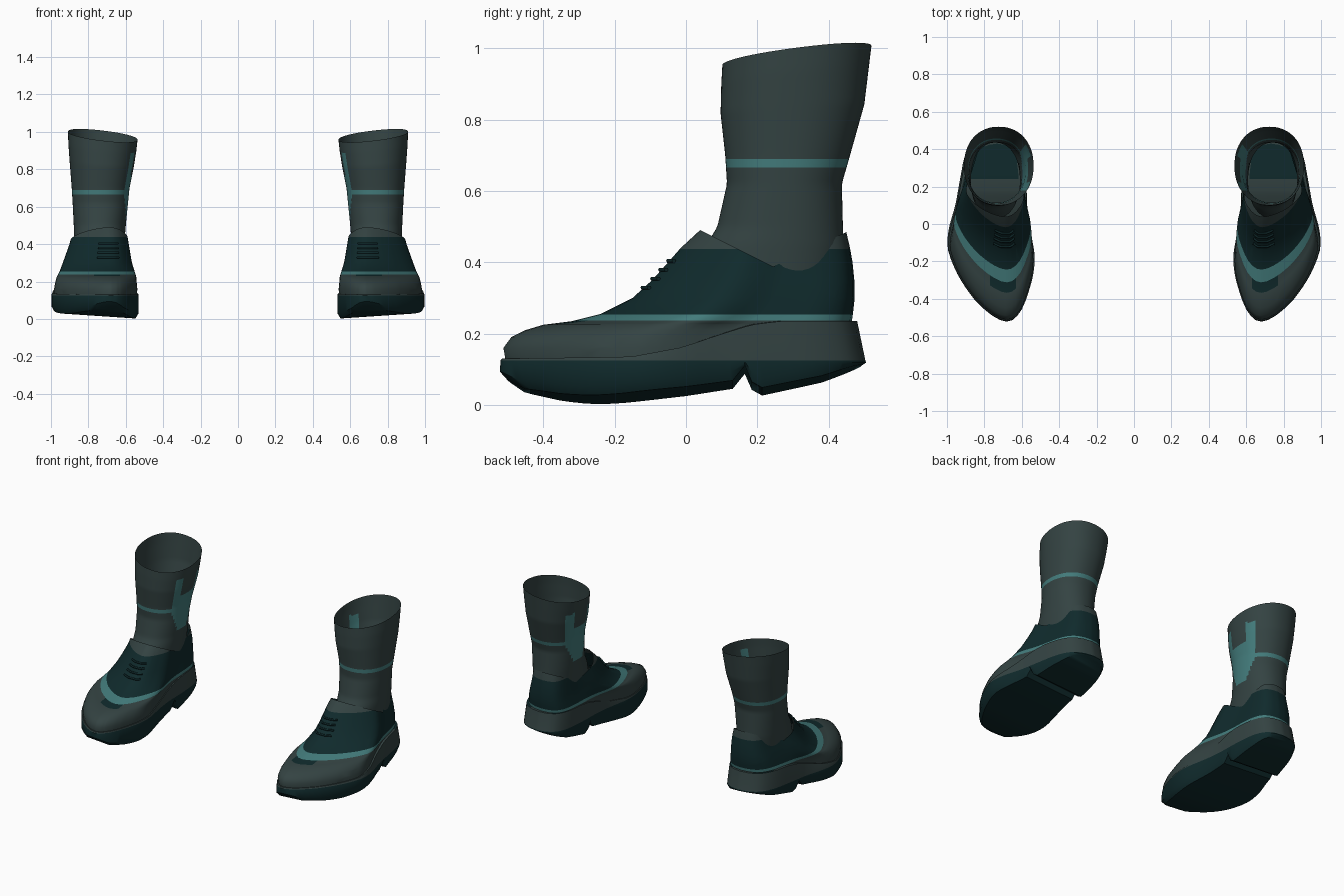
import bpy, bmesh, math
from mathutils import Vector

if "Cube" in bpy.data.objects:
    bpy.data.objects.remove(bpy.data.objects["Cube"])

# ---------- materials ----------
def material(name, rgb):
    m = bpy.data.materials.new(name)
    m.diffuse_color = (*rgb, 1)
    m.use_nodes = True
    m.node_tree.nodes["Principled BSDF"].inputs["Base Color"].default_value = m.diffuse_color
    return m

GREY, DARK, TEAL = 0, 1, 2
MATS = [material("slate grey", (0.034, 0.056, 0.055)),
        material("deep teal", (0.005, 0.023, 0.025)),
        material("light teal", (0.056, 0.20, 0.20))]

# ---------- helpers ----------
def interp(table, v):
    """Linear lookup: the first column is the key, the rest are returned."""
    if v <= table[0][0]:
        return table[0][1:]
    for a, b in zip(table, table[1:]):
        if v <= b[0]:
            t = (v - a[0]) / (b[0] - a[0])
            return tuple(p + (q - p) * t for p, q in zip(a[1:], b[1:]))
    return table[-1][1:]

def loft(bm, rings):
    rows = [[bm.verts.new(p) for p in r] for r in rings]
    n = len(rows[0])
    for a, b in zip(rows, rows[1:]):
        for i in range(n):
            j = (i + 1) % n
            bm.faces.new((a[i], a[j], b[j], b[i]))
    return rows

def cap(bm, row):
    """Close a footprint ring with strips running from side to side."""
    n = len(row)
    for i in range(n // 2):
        quad = [row[i], row[i + 1], row[n - i - 1], row[(n - i) % n]]
        bm.faces.new(list(dict.fromkeys(quad)))

def cut(bm, co, no):
    bmesh.ops.bisect_plane(bm, geom=bm.verts[:] + bm.edges[:] + bm.faces[:],
                           plane_co=co, plane_no=no, dist=1e-5)

def finish(name, bm, rule, angle):
    """Colour faces by rule, shade, and mirror to make the pair."""
    bmesh.ops.recalc_face_normals(bm, faces=bm.faces[:])
    for f in bm.faces:
        f.material_index = rule(f.calc_center_median())
    me = bpy.data.meshes.new(name)
    bm.to_mesh(me)
    bm.free()
    ob = bpy.data.objects.new(name, me)
    bpy.context.collection.objects.link(ob)
    for m in MATS:
        me.materials.append(m)
    bpy.ops.object.select_all(action='DESELECT')
    ob.select_set(True)
    bpy.context.view_layer.objects.active = ob
    bpy.ops.object.shade_smooth_by_angle(angle=math.radians(angle))
    mod = ob.modifiers.new("pair", 'MIRROR')
    mod.use_mirror_merge = False
    return ob

# ---------- footprint: y, inner x, outer x ----------
Y0, Y1, X0, X1 = -0.52, 0.505, 0.53, 1.0
FOOT = [(-0.52, .68, .68), (-0.512, .65, .715), (-0.49, .625, .755), (-0.455, .60, .80),
        (-0.40, .576, .855), (-0.35, .56, .893), (-0.28, .54, .938), (-0.2, .53, .975),
        (-0.14, .534, .994), (-0.08, .545, 1.0), (0, .56, .985), (0.1, .572, .955),
        (0.24, .575, .93), (0.34, .582, .912), (0.4, .592, .893), (0.45, .612, .865),
        (0.48, .64, .83), (0.497, .675, .785), (0.505, .73, .73)]
STEPS = 36
YS = [Y0 + (Y1 - Y0) * (1 - math.cos(math.pi * i / STEPS)) / 2 for i in range(STEPS + 1)]
YS = sorted(YS + [0.13, 0.165, 0.185, 0.215])

def point(y, side, box, zfun):
    """Footprint point remapped into box = (front y, back y, inner x, outer x)."""
    yf, yb, xl, xr = box
    x = interp(FOOT, y)[side]
    px = xl + (x - X0) / (X1 - X0) * (xr - xl)
    py = yf + (y - Y0) / (Y1 - Y0) * (yb - yf)
    return Vector((px, py, zfun(y, px)))

def ring(box, zfun):
    return ([point(y, 0, box, zfun) for y in YS] +
            [point(y, 1, box, zfun) for y in YS[-2:0:-1]])

# ---------- sole with stepped heel ----------
BOTTOM = [(-0.52, .06), (-0.47, .03), (-0.36, .009), (-0.28, .002), (-0.2, .004),
          (-0.1, .014), (0, .024), (0.13, .043), (0.165, .085), (0.185, .04),
          (0.215, .024), (0.39, .06), (0.505, .10)]
TOP = [(-0.52, .13), (-0.15, .135), (0, .162), (0.1, .195), (0.2, .225), (0.28, .235), (0.505, .235)]
bottom = lambda y, x: interp(BOTTOM, y)[0] + 0.03 * max(0, (x - 0.55) / 0.45)
top = lambda y, x: interp(TOP, y)[0]
bm = bmesh.new()
rows = loft(bm, [
    ring((-0.50, 0.495, .545, .985), bottom),
    ring((-0.522, 0.505, .53, 1.0), lambda y, x: min(bottom(y, x) + 0.025, 0.119)),
    ring((-0.52, 0.503, .53, 1.0), lambda y, x: 0.125),
    ring((-0.515, 0.48, .533, .993), top),
    ring((-0.46, 0.43, .58, .94), top)])
cap(bm, rows[0])
cap(bm, rows[-1])

def sole_colour(c):
    insole = 0.10 < c.y < 0.44 and c.z > 0.19 and 0.61 < c.x < 0.88 and abs(c.z - top(c.y, 0)) < 0.004
    return DARK if c.z < 0.125 or insole else GREY
finish("sole", bm, sole_colour, 40)

# ---------- shoe upper: z, front y, back y, inner x, outer x ----------
UPPER = [(.12, -.505, .455, .54, .985), (.16, -.512, .46, .537, .985), (.19, -.49, .465, .54, .98),
         (.21, -.45, .465, .542, .975), (.225, -.40, .465, .543, .97), (.235, -.32, .465, .546, .965),
         (.255, -.24, .468, .552, .955), (.30, -.15, .473, .566, .938), (.35, -.095, .472, .575, .92),
         (.40, -.05, .467, .583, .902), (.44, -.015, .46, .59, .893), (.50, .05, .446, .603, .878)]
bm = bmesh.new()
loft(bm, [ring(r[1:], lambda y, x, z=r[0]: z) for r in UPPER])
for z in (0.229, 0.237, 0.254, 0.437):          # colour borders
    cut(bm, (0, 0, z), (0, 0, 1))
for x in (0.63, 0.77):                          # toe patch sides
    cut(bm, (x, 0, 0), (1, 0, 0))
# collar dips at the ankle between tongue and heel tab
line_a = lambda y: 0.49 - 0.5 * (y - 0.04)
line_b = lambda y: 0.40 + 0.472 * (y - 0.27)
cut(bm, (0, 0.04, 0.49), (0, 0.5, 1))
cut(bm, (0, 0.27, 0.40), (0, -0.472, 1))
gone = [f for f in bm.faces if (lambda c: c.z > max(line_a(c.y), line_b(c.y)))(f.calc_center_median())]
bmesh.ops.delete(bm, geom=gone, context='FACES')

def upper_colour(c):
    if c.z > 0.437:
        return GREY
    if c.z > 0.254:
        return DARK
    if c.z > 0.237:
        return TEAL
    return DARK if c.z > 0.229 and c.y < -0.27 and 0.63 < c.x < 0.77 else GREY
finish("shoe_upper", bm, upper_colour, 50)

# ---------- laces ----------
cu = bpy.data.curves.new("laces", 'CURVE')
cu.dimensions = '3D'
cu.bevel_depth = 0.006
cu.bevel_resolution = 1
cu.use_fill_caps = True
for z in (0.325, 0.35, 0.375, 0.40):
    box = interp(UPPER, z)
    path = [point(y, s, box, lambda y, x: z) for y, s in
            ((-0.48, 0), (-0.50, 0), (-0.512, 0), (-0.512, 1), (-0.50, 1), (-0.48, 1))]
    for mirror in (1, -1):
        sp = cu.splines.new('POLY')
        sp.points.add(len(path) - 1)
        for p, v in zip(sp.points, path):
            p.co = (v.x * mirror, v.y - 0.004, v.z + 0.004, 1)
cu.materials.append(MATS[DARK])
bpy.context.collection.objects.link(bpy.data.objects.new("laces", cu))

# ---------- sock shaft: z, front y, back y, inner x, outer x ----------
SOCK = [(.36, .03, .435, .61, .872), (.45, .058, .442, .604, .877), (.50, .088, .44, .60, .878),
        (.62, .115, .437, .588, .884), (.70, .11, .46, .58, .889), (.83, .097, .50, .556, .90),
        (.92, .099, .512, .543, .907), (.98, .102, .52, .537, .909)]
SEGS, LEVELS = 72, 46

def sock_ring(z):
    yf, yb, xl, xr = interp(SOCK, z)
    tilt = min(1, max(0, (z - 0.70) / 0.28))    # slanted rim
    pts = []
    for i in range(SEGS):
        a = 2 * math.pi * i / SEGS
        nx, ny = (math.copysign(abs(f) ** 0.92, f) for f in (math.cos(a), math.sin(a)))
        pts.append(((xl + xr) / 2 + nx * (xr - xl) / 2, (yf + yb) / 2 + ny * (yb - yf) / 2,
                    z + tilt * (0.022 * nx + 0.027 * ny)))
    return pts

bm = bmesh.new()
loft(bm, [sock_ring(0.36 + 0.62 * i / LEVELS) for i in range(LEVELS + 1)])
for z in (0.666, 0.69):
    cut(bm, (0, 0, z), (0, 0, 1))

def sock_colour(c):
    if 0.666 < c.z < 0.69:                      # band
        return TEAL
    yf, yb, xl, xr = interp(SOCK, c.z)          # forked patch on the inner side
    a = abs(math.degrees(math.atan2((c.y - (yf + yb) / 2) / (yb - yf),
                                    ((xl + xr) / 2 - c.x) / (xr - xl))))
    if 0.54 < c.z < 0.64:
        return TEAL if a < 14 + 220 * (c.z - 0.54) * 0.9 else GREY
    if 0.64 <= c.z < 0.77:
        return TEAL if a < 35 else GREY
    return TEAL if 0.77 <= c.z < 0.885 and 19 < a < 35 else GREY
finish("sock_shaft", bm, sock_colour, 60)
